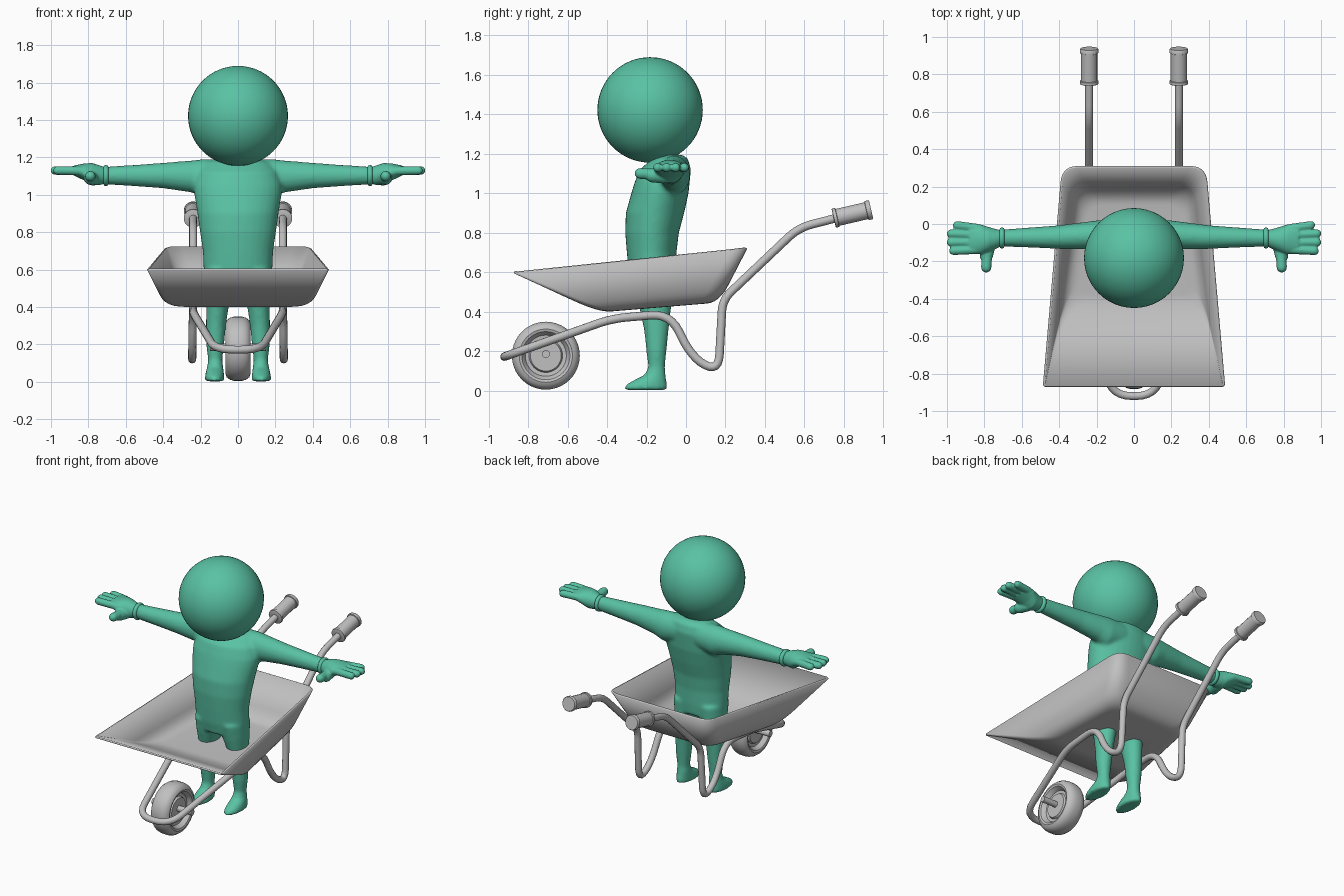
import bpy, bmesh, math
from mathutils import Vector as V

if "Cube" in bpy.data.objects:
    bpy.data.objects.remove(bpy.data.objects["Cube"])

X, Y, Z = V((1, 0, 0)), V((0, 1, 0)), V((0, 0, 1))


def material(name, rgb):
    m = bpy.data.materials.new(name)
    m.diffuse_color = (*rgb, 1)
    m.use_nodes = True
    m.node_tree.nodes["Principled BSDF"].inputs["Base Color"].default_value = m.diffuse_color
    return m


GREEN = material("green", (0.10, 0.54, 0.37))
GREY = material("light grey", (0.53, 0.53, 0.53))


def finish(bm, name, mat, angle=35):
    bmesh.ops.recalc_face_normals(bm, faces=bm.faces)
    me = bpy.data.meshes.new(name)
    bm.to_mesh(me)
    bm.free()
    me.materials.append(mat)
    me.shade_smooth()
    me.set_sharp_from_angle(angle=math.radians(angle))
    ob = bpy.data.objects.new(name, me)
    bpy.context.collection.objects.link(ob)
    return ob


def bridge(bm, loops, cap_start=True):
    rows = [[bm.verts.new(p) for p in loop] for loop in loops]
    n = len(rows[0])
    for a, b in zip(rows, rows[1:]):
        for i in range(n):
            j = (i + 1) % n
            bm.faces.new((a[i], a[j], b[j], b[i]))
    if cap_start:
        bm.faces.new(rows[0])
    bm.faces.new(rows[-1])


def loft(bm, d, sections, n=32):
    """Elliptic sections (centre, radius a, radius b) across direction d."""
    u = X if d.z > .9 else Y if d.x > .9 else d.orthogonal().normalized()
    v = d.cross(u)
    bridge(bm, [[V(c) + u * a * math.cos(k * math.tau / n) + v * b * math.sin(k * math.tau / n)
                 for k in range(n)] for c, a, b in sections])


def capsule(bm, p, q, r):
    p, q = V(p), V(q)
    d = (q - p).normalized()
    angs = [math.radians(k) for k in (8, 30, 60, 90)]
    s = [(p - d * r * math.cos(a), r * math.sin(a), r * math.sin(a)) for a in angs]
    s += [(q + d * r * math.cos(a), r * math.sin(a), r * math.sin(a)) for a in angs[::-1]]
    loft(bm, d, s, 16)


def round_path(pts, radii, closed=False, steps=6):
    """Polyline with filleted corners."""
    pts, out, n = [V(p) for p in pts], [], len(pts)
    for i, p in enumerate(pts):
        if not closed and i in (0, n - 1):
            out.append(p)
            continue
        a, b = pts[i - 1] - p, pts[(i + 1) % n] - p
        a = p + a.normalized() * min(radii[i], a.length * .48)
        b = p + b.normalized() * min(radii[i], b.length * .48)
        for k in range(steps + 1):
            t = k / steps
            out.append(a * (1 - t) ** 2 + p * 2 * t * (1 - t) + b * t * t)
    return out


def blend(ob, voxel, passes):
    m = ob.modifiers.new("blend", 'REMESH')
    m.mode, m.voxel_size, m.use_smooth_shade = 'VOXEL', voxel, True
    m = ob.modifiers.new("soften", 'SMOOTH')
    m.factor, m.iterations = .5, passes


# Head
bm = bmesh.new()
bmesh.ops.create_uvsphere(bm, u_segments=48, v_segments=32, radius=.267)
bmesh.ops.translate(bm, verts=bm.verts, vec=(0, -.182, 1.422))
finish(bm, "head", GREEN)

# Body: torso, arms and legs blended into one skin
bm = bmesh.new()
torso = [(1.195, -.07, .10, .05), (1.175, -.08, .17, .09), (1.12, -.105, .215, .13),
         (1.05, -.122, .235, .14), (1.0, -.132, .233, .145), (.9, -.157, .217, .148),
         (.8, -.172, .203, .136), (.7, -.174, .188, .126), (.6, -.17, .184, .12), (.52, -.165, .175, .108)]
loft(bm, Z, [((0, y, z), a, b) for z, y, a, b in torso[::-1]])
arm = [(.08, -.06, 1.1, .08, .09), (.19, -.06, 1.09, .08, .1), (.25, -.062, 1.098, .074, .085),
       (.4, -.07, 1.103, .063, .068), (.55, -.072, 1.103, .054, .057), (.71, -.075, 1.103, .045, .047)]
leg = [(.6, .092, -.168, .088, .112), (.5, .097, -.162, .081, .098), (.4, .11, -.155, .06, .077),
       (.3, .118, -.15, .053, .061), (.2, .122, -.15, .048, .051), (.12, .122, -.149, .038, .042),
       (.08, .122, -.156, .043, .053), (.055, .124, -.18, .048, .08), (.03, .125, -.2, .051, .104),
       (.003, .125, -.206, .052, .11)]
for s in (-1, 1):
    loft(bm, X, [((s * x, y, z), a, b) for x, y, z, a, b in arm])
    loft(bm, Z, [((s * x, y, z), a, b) for z, x, y, a, b in leg])
blend(finish(bm, "body", GREEN), .011, 5)

# Hands with fingers, thumb and cuff
palm = [(.70, -.075, 1.103, .04, .04), (.74, -.08, 1.105, .053, .053), (.78, -.083, 1.11, .068, .06),
        (.82, -.082, 1.122, .08, .046), (.88, -.078, 1.13, .08, .026)]
fingers = [(-.008, .945), (-.052, .978), (-.098, .978), (-.143, .965)]
cuff = [(.692, .045), (.697, .054), (.706, .056), (.715, .054), (.72, .045)]
for s, side in ((-1, "right"), (1, "left")):
    bm = bmesh.new()
    loft(bm, X, [((s * x, y, z), a, b) for x, y, z, a, b in palm])
    for y, tip in fingers:
        capsule(bm, (s * .84, y * .85 - .015, 1.128), (s * tip, y, 1.13), .0235)
    capsule(bm, (s * .775, -.11, 1.085), (s * .79, -.17, 1.09), .036)
    capsule(bm, (s * .785, -.15, 1.095), (s * .79, -.232, 1.1), .028)
    blend(finish(bm, side + "_hand", GREEN), .006, 3)
    bm = bmesh.new()
    loft(bm, X, [((s * x, -.075, 1.103), r, r) for x, r in cuff])
    finish(bm, side + "_cuff", GREEN, 50)

# Tray: sloping walls rounded into a tilted floor
rim = [V(p) for p in ((-.482, -.87, .60), (.482, -.87, .60), (.38, .305, .722), (-.38, .305, .722))]
base = [V(p) for p in ((-.385, -.44, .402), (.385, -.44, .402), (.30, .165, .452), (-.30, .165, .452))]
mid = sum(base, V()) / 4
loops = [round_path(rim, (.015, .015, .08, .08), True)]
for k in range(7):
    t = k / 6
    ring = []
    for r, f in zip(rim, base):
        w, g = r.lerp(f, .7), f.lerp(mid, .2)
        ring.append(w * (1 - t) ** 2 + f * 2 * t * (1 - t) + g * t * t)
    fr = .03 + .05 * t
    loops.append(round_path(ring, (fr, fr, .09, .09), True))
bm = bmesh.new()
bridge(bm, loops, cap_start=False)
tray = finish(bm, "tray", GREY)
m = tray.modifiers.new("sheet", 'SOLIDIFY')
m.thickness, m.offset = .012, 0

# Tube frame: handles, legs and front loop in one bent pipe
half = [(.12, -.92, .172, .11), (.237, -.375, .365, .08), (.24, -.08, .39, .1), (.245, .03, .165, .13),
        (.245, .165, .095, .09), (.24, .185, .46, .06), (.24, .57, .825, .07), (.24, .80, .884, 0)]
path = [(-x, y, z) for x, y, z, r in half[::-1]] + [h[:3] for h in half]
radii = [h[3] for h in half[::-1]] + [h[3] for h in half]
pts = round_path(path, radii)
cu = bpy.data.curves.new("frame", 'CURVE')
cu.dimensions, cu.bevel_depth, cu.bevel_resolution, cu.use_fill_caps = '3D', .0215, 4, True
sp = cu.splines.new('POLY')
sp.points.add(len(pts) - 1)
for q, p in zip(sp.points, pts):
    q.co = (*p, 1)
sp.use_smooth = True
cu.materials.append(GREY)
bpy.context.collection.objects.link(bpy.data.objects.new("frame", cu))

# Handle grips with end flanges
a, b = V((.24, .748, .873)), V((.24, .938, .917))
grip = [(0, .046), (.01, .05), (.09, .05), (.1, .044), (.87, .044), (.88, .05), (.97, .05), (1, .046)]
for s in (-1, 1):
    bm = bmesh.new()
    loft(bm, (b - a).normalized(), [((s * .24, *a.lerp(b, t).yz), r, r) for t, r in grip], 20)
    finish(bm, "right_grip" if s < 0 else "left_grip", GREY)

# Wheel: tyre with recessed rim and raised hub, plus axle
prof = [(.045, .03), (.045, .078), (.032, .085), (.034, .104), (.05, .112), (.063, .122),
        (.067, .135), (.06, .153), (.042, .166), (.02, .172)]
prof = [(-x, r) for x, r in prof] + prof[::-1]
bm = bmesh.new()
loft(bm, X, [((x, -.71, .177), r, r) for x, r in prof], 40)
finish(bm, "wheel", GREY)
bm = bmesh.new()
loft(bm, X, [((x, -.71, .185), .02, .02) for x in (-.15, .15)], 16)
finish(bm, "axle", GREY)
